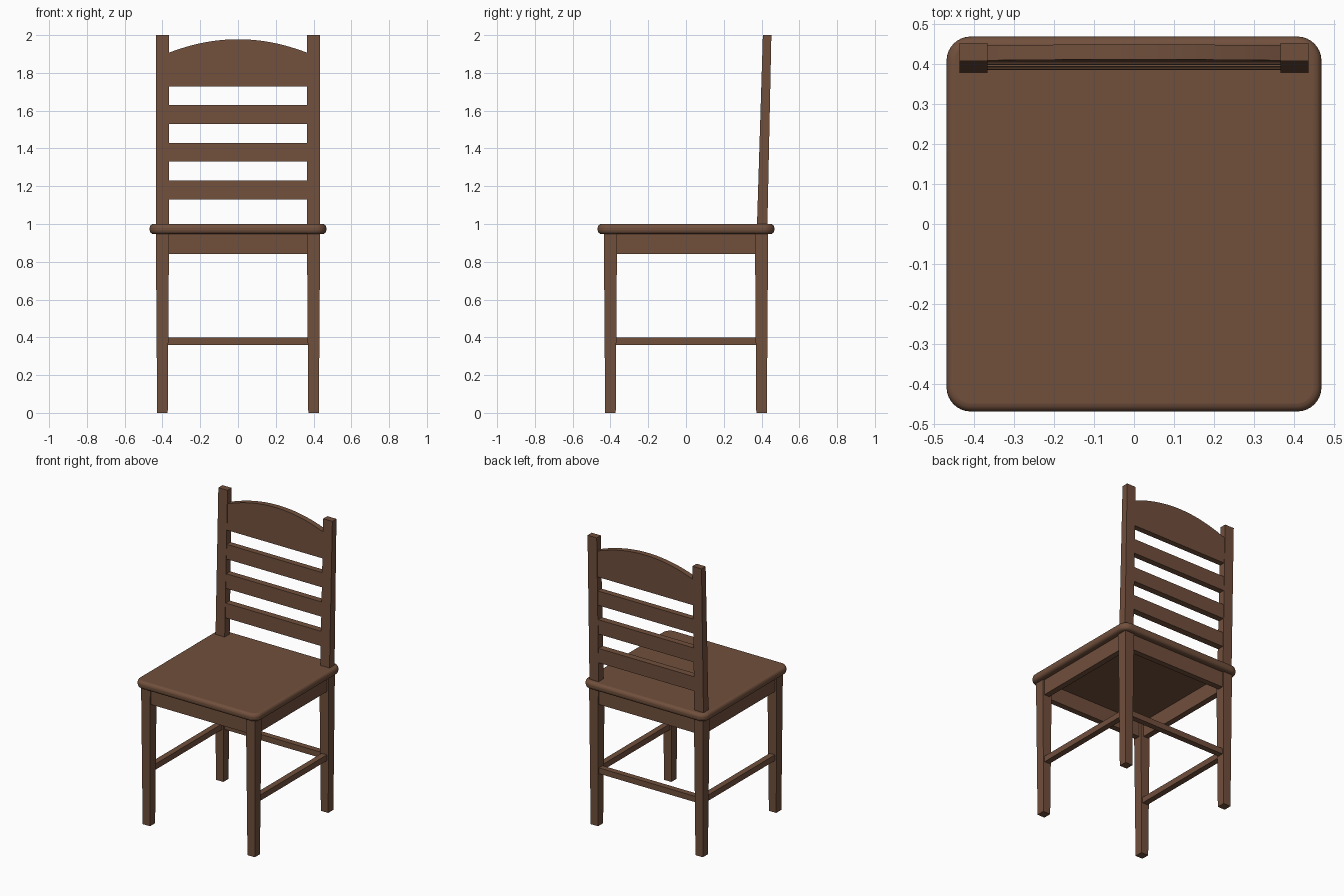
import bpy, bmesh, math

if "Cube" in bpy.data.objects:
    bpy.data.objects.remove(bpy.data.objects["Cube"])

wood = bpy.data.materials.new("brown wood")
wood.diffuse_color = (0.165, 0.08, 0.046, 1)
wood.use_nodes = True
wood.node_tree.nodes["Principled BSDF"].inputs["Base Color"].default_value = wood.diffuse_color


def make(name, bm):
    bmesh.ops.recalc_face_normals(bm, faces=bm.faces)
    me = bpy.data.meshes.new(name)
    bm.to_mesh(me)
    bm.free()
    me.materials.append(wood)
    ob = bpy.data.objects.new(name, me)
    bpy.context.collection.objects.link(ob)
    return ob


def loft(name, low, high):
    """Solid between two rings of points with equal counts."""
    bm = bmesh.new()
    a = [bm.verts.new(p) for p in low]
    b = [bm.verts.new(p) for p in high]
    bm.faces.new(a)
    bm.faces.new(b)
    n = len(a)
    for i in range(n):
        j = (i + 1) % n
        bm.faces.new((a[i], a[j], b[j], b[i]))
    return make(name, bm)


def rect(x0, x1, y0, y1, z):
    return [(x0, y0, z), (x1, y0, z), (x1, y1, z), (x0, y1, z)]


def box(name, x0, x1, y0, y1, z0, z1):
    return loft(name, rect(x0, x1, y0, y1, z0), rect(x0, x1, y0, y1, z1))


# Leaning planes of the back posts
def front_y(z):
    return 0.376 + 0.031 * (z - 1)


def back_y(z):
    return 0.431 + 0.021 * (z - 1)


# Seat: rounded square with a soft edge
bm = bmesh.new()
R, H = 0.06, 0.4675
ring = []
for k, (sx, sy) in enumerate(((1, 1), (-1, 1), (-1, -1), (1, -1))):
    for i in range(9):
        t = math.pi / 2 * (k + i / 8)
        ring.append((sx * (H - R) + R * math.cos(t), sy * (H - R) + R * math.sin(t), 0.947))
face = bm.faces.new([bm.verts.new(p) for p in ring])
up = bmesh.ops.extrude_face_region(bm, geom=[face])
bmesh.ops.translate(bm, vec=(0, 0, 0.053),
                    verts=[v for v in up["geom"] if isinstance(v, bmesh.types.BMVert)])
seat = make("seat", bm)
bev = seat.modifiers.new("soft edge", "BEVEL")
bev.width, bev.segments = 0.02, 4
bev.limit_method, bev.angle_limit = "ANGLE", math.radians(40)
bpy.context.view_layer.objects.active = seat
seat.select_set(True)
bpy.ops.object.shade_smooth_by_angle(angle=math.radians(40))
seat.select_set(False)

# Tapered legs
for sx, side in ((-1, "left"), (1, "right")):
    for sy, end in ((-1, "front"), (1, "back")):
        x, y, a, b = 0.4 * sx, 0.4 * sy, 0.028, 0.035
        loft(f"{end}_{side}_leg", rect(x - a, x + a, y - a, y + a, 0),
             rect(x - b, x + b, y - b, y + b, 0.95))

    # Leaning back post
    x0, x1 = 0.4 * sx - 0.035, 0.4 * sx + 0.035
    loft(f"{side}_back_post", rect(x0, x1, front_y(0.96), back_y(0.96), 0.96),
         rect(x0, x1, front_y(2), back_y(2), 2))

    # Side apron and side stretcher
    xa = sorted((0.385 * sx, 0.425 * sx))
    box(f"{side}_apron", *xa, -0.37, 0.37, 0.84, 0.95)
    xs = sorted((0.38 * sx, 0.42 * sx))
    box(f"{side}_stretcher", *xs, -0.38, 0.38, 0.36, 0.40)

# Front and back aprons, back stretcher
box("front_apron", -0.37, 0.37, -0.425, -0.385, 0.84, 0.95)
box("back_apron", -0.37, 0.37, 0.385, 0.425, 0.84, 0.95)
box("back_stretcher", -0.38, 0.38, 0.38, 0.42, 0.36, 0.40)


# Back panels follow the lean of the posts, set slightly inside them
def panel(name, outline):
    loft(name, [(x, front_y(z) + 0.004, z) for x, z in outline],
         [(x, back_y(z) - 0.004, z) for x, z in outline])


W = 0.37
for i in range(3):
    z = 1.13 + 0.2 * i
    panel(f"back_slat_{i + 1}", [(-W, z), (W, z), (W, z + 0.1), (-W, z + 0.1)])

# Arched crest rail
arch = [(W - 2 * W * i / 24, 1.905 + 0.073 * (1 - (1 - i / 12) ** 2)) for i in range(25)]
panel("crest_rail", [(-W, 1.727), (W, 1.727)] + arch)
